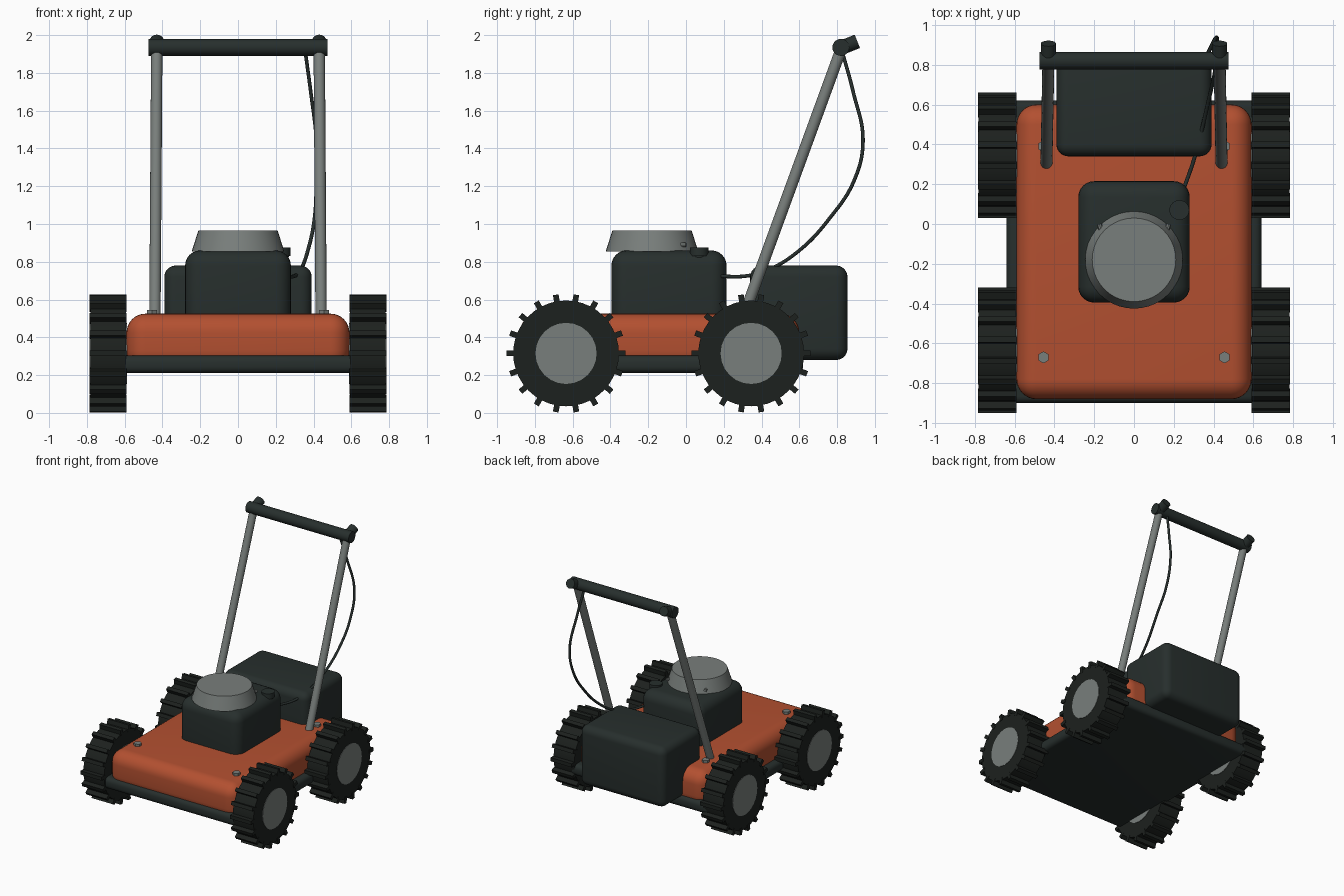
import bpy
import bmesh
from math import cos, sin, pi, radians
from mathutils import Matrix, Vector

default = bpy.data.objects.get("Cube")
if default:
    bpy.data.objects.remove(default, do_unlink=True)


def material(name, color):
    mat = bpy.data.materials.new(name)
    mat.use_nodes = True
    mat.diffuse_color = (*color, 1)
    bsdf = mat.node_tree.nodes["Principled BSDF"]
    bsdf.inputs["Base Color"].default_value = (*color, 1)
    bsdf.inputs["Roughness"].default_value = 0.6
    return mat


ORANGE = material("orange_paint", (0.45, 0.08, 0.03))
DARK = material("dark_plastic", (0.02, 0.028, 0.026))
RUBBER = material("rubber", (0.012, 0.015, 0.013))
METAL = material("grey_metal", (0.19, 0.21, 0.2))


def finish(name, bm, mat):
    bmesh.ops.recalc_face_normals(bm, faces=bm.faces)
    mesh = bpy.data.meshes.new(name)
    bm.to_mesh(mesh)
    bm.free()
    mesh.materials.append(mat)
    mesh.shade_smooth()
    mesh.set_sharp_from_angle(angle=radians(32))
    obj = bpy.data.objects.new(name, mesh)
    bpy.context.collection.objects.link(obj)
    return obj


def rounded_box(name, low, high, radius, mat, segments=6):
    low, high = Vector(low), Vector(high)
    bm = bmesh.new()
    bmesh.ops.create_cube(bm, size=1, matrix=Matrix.Translation((low + high) / 2)
                          @ Matrix.Diagonal((*(high - low), 1)))
    bmesh.ops.bevel(bm, geom=bm.edges[:], offset=radius, segments=segments,
                    profile=0.5, affect='EDGES')
    return finish(name, bm, mat)


def rod(name, start, end, r1, mat, r2=None, sides=24):
    start, end = Vector(start), Vector(end)
    axis = end - start
    place = Matrix.Translation((start + end) / 2) @ axis.to_track_quat('Z', 'Y').to_matrix().to_4x4()
    bm = bmesh.new()
    bmesh.ops.create_cone(bm, cap_ends=True, segments=sides, radius1=r1,
                          radius2=r1 if r2 is None else r2, depth=axis.length, matrix=place)
    return finish(name, bm, mat)


def lugs(name, x, y, z, width, count=18):
    bm = bmesh.new()
    for i in range(count):
        place = (Matrix.Translation((x, y, z)) @ Matrix.Rotation(2 * pi * i / count, 4, 'X')
                 @ Matrix.Translation((0, 0.288, 0)) @ Matrix.Diagonal((width, 0.054, 0.03, 1)))
        bmesh.ops.create_cube(bm, size=1, matrix=place)
    return finish(name, bm, RUBBER)


# Deck and chassis
rounded_box("chassis", (-0.64, -0.9, 0.21), (0.64, 0.62, 0.305), 0.035, DARK, 4)
rounded_box("deck", (-0.59, -0.88, 0.23), (0.59, 0.6, 0.525), 0.1, ORANGE, 8)

# Engine with its tapered cover and fuel cap
rounded_box("engine", (-0.28, -0.395, 0.4), (0.28, 0.215, 0.86), 0.08, DARK)
rod("engine_cover", (0, -0.18, 0.855), (0, -0.18, 0.965), 0.245, METAL, 0.21, 40)
rod("fuel_neck", (0.228, 0.07, 0.78), (0.228, 0.07, 0.835), 0.035, DARK, 0.042)
rod("fuel_cap", (0.228, 0.07, 0.83), (0.228, 0.07, 0.875), 0.05, DARK)

# Grass bag
rounded_box("grass_bag", (-0.39, 0.34, 0.28), (0.39, 0.855, 0.78), 0.06, DARK)

# Parts repeated on each side
for side, s in (("left", 1), ("right", -1)):
    for end, y, bolt_y in (("front", -0.635, -0.67), ("rear", 0.345, 0.39)):
        tag = f"{end}_{side}"
        z, inner, outer = 0.315, 0.592 * s, 0.782 * s
        rod(f"tire_{tag}", (inner, y, z), (outer, y, z), 0.28, RUBBER, sides=40)
        lugs(f"tread_{tag}", 0.6875 * s, y, z, 0.195)
        rod(f"hub_{tag}", (inner - 0.004 * s, y, z), (outer + 0.003 * s, y, z), 0.162, METAL)
        rod(f"bolt_{tag}", (0.455 * s, bolt_y, 0.5), (0.455 * s, bolt_y, 0.545), 0.03, METAL, sides=6)
    rod(f"handle_tube_{side}", (0.44 * s, 0.297, 0.49), (0.43 * s, 0.825, 1.935), 0.03, METAL)
    rod(f"handle_stub_{side}", (0.43 * s, 0.82, 1.932), (0.43 * s, 0.907, 1.967), 0.038, DARK)
    rod(f"cover_screw_{side}", (0.165 * s, -0.03, 0.89), (0.175 * s, 0, 0.89), 0.012, METAL, sides=8)

# Push bar
rod("push_bar", (-0.475, 0.82, 1.935), (0.475, 0.82, 1.935), 0.045, DARK)

# Control cable
path = [(0.355, 0.825, 1.92), (0.385, 0.885, 1.7), (0.415, 0.937, 1.44), (0.415, 0.89, 1.23),
        (0.405, 0.76, 1.03), (0.37, 0.6, 0.86), (0.33, 0.43, 0.755),
        (0.3, 0.32, 0.725), (0.24, 0.15, 0.725)]
curve = bpy.data.curves.new("control_cable", 'CURVE')
curve.dimensions = '3D'
curve.bevel_depth = 0.01
curve.bevel_resolution = 2
curve.use_fill_caps = True
spline = curve.splines.new('BEZIER')
spline.bezier_points.add(len(path) - 1)
for point, co in zip(spline.bezier_points, path):
    point.co = co
    point.handle_left_type = point.handle_right_type = 'AUTO'
curve.materials.append(DARK)
bpy.context.collection.objects.link(bpy.data.objects.new("control_cable", curve))
